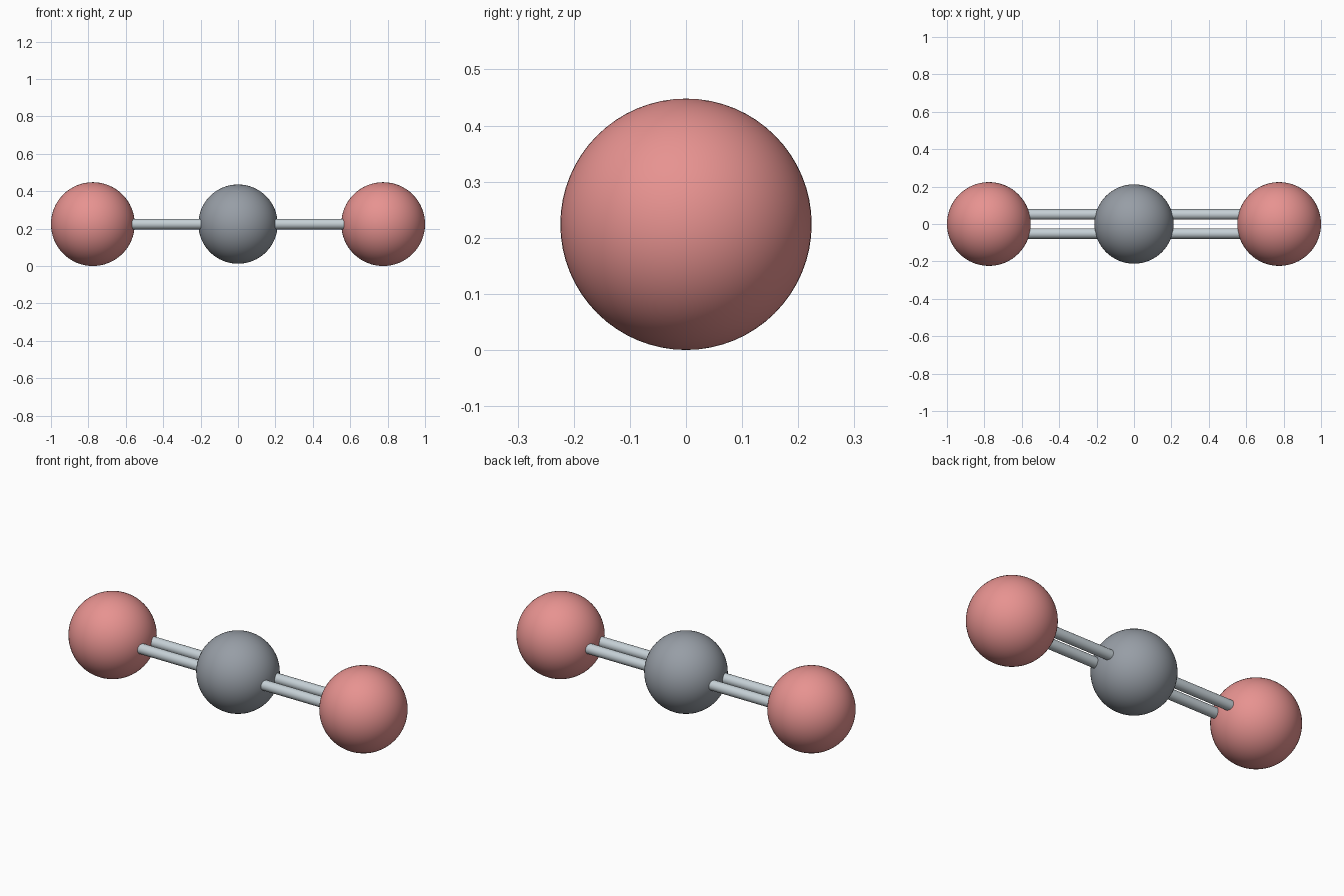
import bpy
import math

if "Cube" in bpy.data.objects:
    bpy.data.objects.remove(bpy.data.objects["Cube"])

CENTRE_Z = 0.224
OUTER_X, OUTER_R = 0.776, 0.224
CENTRE_R = 0.212
BOND_Y, BOND_R = 0.051, 0.028


def material(name, colour):
    mat = bpy.data.materials.new(name)
    mat.diffuse_color = (*colour, 1)
    mat.use_nodes = True
    mat.node_tree.nodes["Principled BSDF"].inputs["Base Color"].default_value = mat.diffuse_color
    return mat


def finish(name, mat):
    obj = bpy.context.object
    obj.name = name
    obj.data.materials.append(mat)
    bpy.ops.object.shade_smooth_by_angle(angle=math.radians(40))


def atom(name, x, radius, mat):
    bpy.ops.mesh.primitive_uv_sphere_add(segments=64, ring_count=32, radius=radius,
                                         location=(x, 0, CENTRE_Z))
    finish(name, mat)


def bond(name, x0, x1, y, mat):
    bpy.ops.mesh.primitive_cylinder_add(vertices=32, radius=BOND_R, depth=abs(x1 - x0),
                                        location=((x0 + x1) / 2, y, CENTRE_Z),
                                        rotation=(0, math.pi / 2, 0))
    finish(name, mat)


red = material("red", (0.80, 0.29, 0.28))
dark_grey = material("dark_grey", (0.31, 0.34, 0.38))
light_grey = material("light_grey", (0.56, 0.63, 0.67))

# Central carbon atom
atom("carbon_atom", 0, CENTRE_R, dark_grey)

# Oxygen atoms, each joined to the carbon by a double bond
for side, s in (("left", -1), ("right", 1)):
    atom(f"{side}_oxygen_atom", s * OUTER_X, OUTER_R, red)
    for row, t in (("front", -1), ("back", 1)):
        bond(f"{side}_{row}_bond", 0, s * OUTER_X, t * BOND_Y, light_grey)
